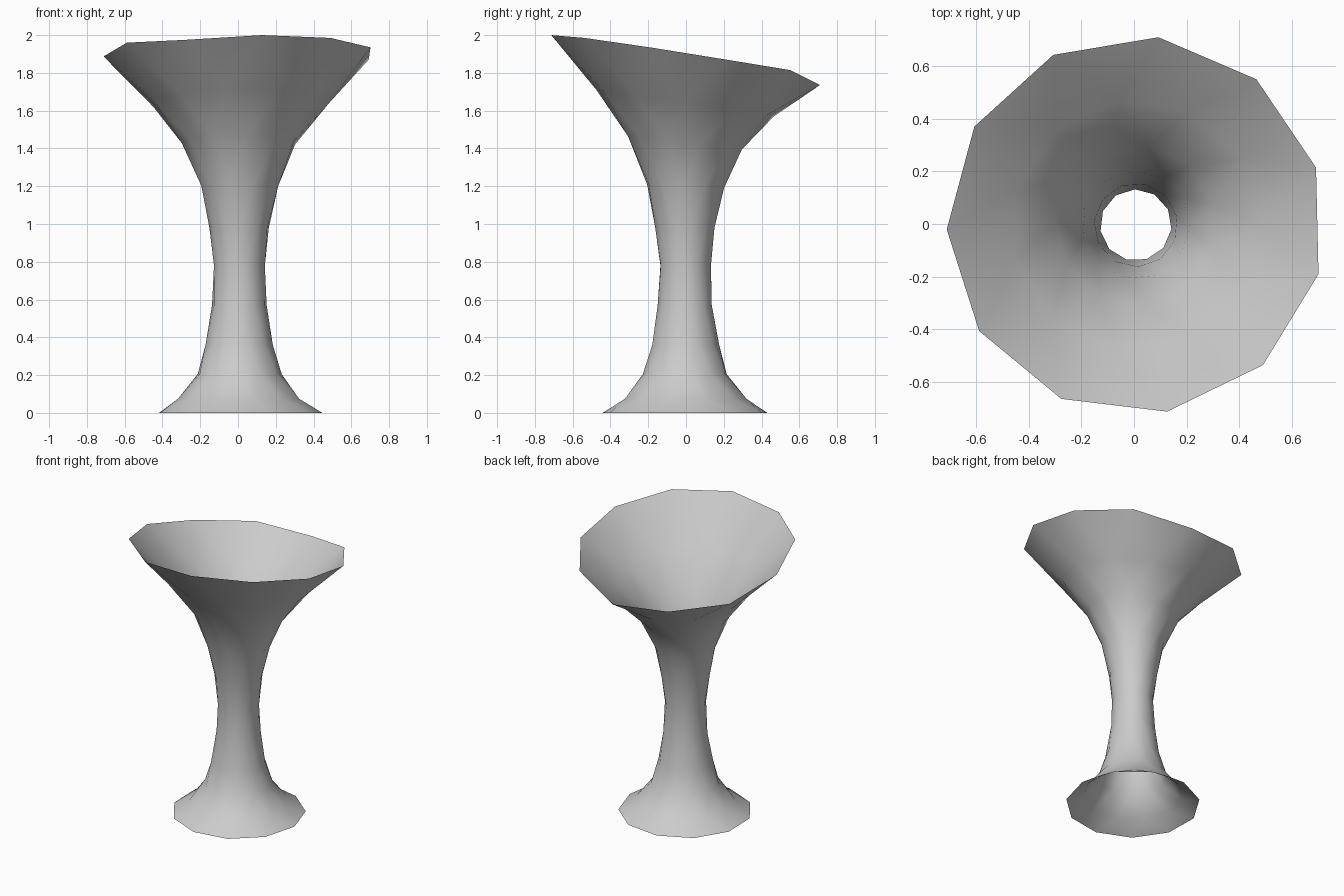
import bpy, bmesh, math

if "Cube" in bpy.data.objects:
    bpy.data.objects.remove(bpy.data.objects["Cube"], do_unlink=True)

SIDES = 11
STEP = math.tau / SIDES
TWIST = math.radians(18)        # turn of each ring against the next
RIM_ANGLE = math.radians(17.7)
AXIS_X, AXIS_Y = .007, -.004

# Rings from foot to rim: radius, height, tilt toward the back
RINGS = [(.44, 0, 0), (.325, .075, 0), (.225, .205, 0), (.18, .36, 0),
         (.146, .57, 0), (.136, .78, 0), (.159, .98, 0), (.206, 1.2, .01),
         (.305, 1.43, .035), (.475, 1.64, .07)]
RIM_RADIUS = .719
RIM_HEIGHTS = [1.87, 1.815, 1.736, 1.763, 1.796, 1.887,
               1.96, 1.975, 2, 1.985, 1.935]


def make_material(name, rgb):
    mat = bpy.data.materials.new(name)
    mat.use_nodes = True
    mat.diffuse_color = (*rgb, 1)
    mat.node_tree.nodes["Principled BSDF"].inputs["Base Color"].default_value = (*rgb, 1)
    return mat


bm = bmesh.new()


def add_ring(radius, turn, height):
    ring = []
    for k in range(SIDES):
        a = turn + k * STEP
        ring.append(bm.verts.new((AXIS_X + radius * math.cos(a),
                                  AXIS_Y + radius * math.sin(a), height(k, a))))
    return ring


# Twisted rings and the uneven open rim
rings = []
for i, (r, z, tilt) in enumerate(RINGS):
    turn = RIM_ANGLE - (len(RINGS) - i) * TWIST
    rings.append(add_ring(r, turn, lambda k, a: z - tilt * math.sin(a)))
rings.append(add_ring(RIM_RADIUS, RIM_ANGLE, lambda k, a: RIM_HEIGHTS[k]))

# Skin: triangles split along the short diagonal
for low, high in zip(rings, rings[1:]):
    for k in range(SIDES):
        n = (k + 1) % SIDES
        bm.faces.new((low[k], low[n], high[k]))
        bm.faces.new((low[n], high[n], high[k]))
for f in bm.faces:
    f.smooth = True

mesh = bpy.data.meshes.new("twisted_funnel")
bm.to_mesh(mesh)
bm.free()
mesh.materials.append(make_material("light_grey", (.6, .6, .6)))
bpy.context.collection.objects.link(bpy.data.objects.new("twisted_funnel", mesh))
